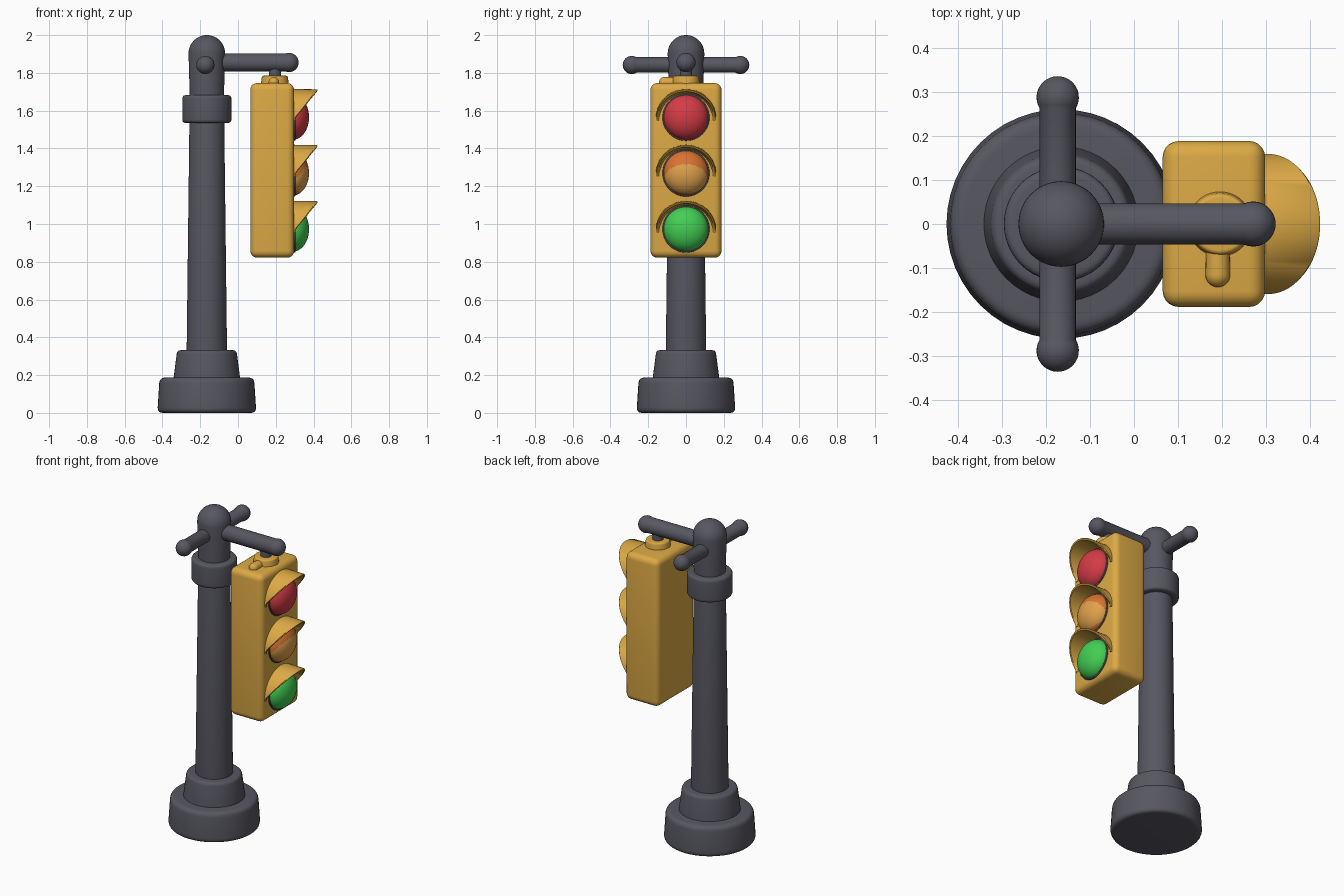
import bpy, bmesh, math
from mathutils import Matrix, Vector

if "Cube" in bpy.data.objects:
    bpy.data.objects.remove(bpy.data.objects["Cube"])


def material(name, rgb):
    m = bpy.data.materials.new(name)
    m.diffuse_color = (*rgb, 1)
    m.use_nodes = True
    m.node_tree.nodes["Principled BSDF"].inputs["Base Color"].default_value = m.diffuse_color
    return m


GREY = material("dark grey", (0.095, 0.095, 0.12))
YELLOW = material("signal yellow", (0.72, 0.40, 0.06))
RED = material("red", (0.66, 0.045, 0.06))
ORANGE = material("orange", (0.70, 0.17, 0.03))
AMBER = material("amber", (0.74, 0.36, 0.07))
GREEN = material("green", (0.055, 0.62, 0.085))
POLE_X = -0.165


def finish(name, bm, mats, angle=40):
    bmesh.ops.recalc_face_normals(bm, faces=bm.faces)
    me = bpy.data.meshes.new(name)
    bm.to_mesh(me)
    bm.free()
    ob = bpy.data.objects.new(name, me)
    bpy.context.collection.objects.link(ob)
    for m in mats:
        me.materials.append(m)
    bpy.ops.object.select_all(action='DESELECT')
    ob.select_set(True)
    bpy.context.view_layer.objects.active = ob
    bpy.ops.object.shade_smooth_by_angle(angle=math.radians(angle))
    return ob


def rounded(points, radius):
    """Round the inner corners of an (r, z) profile."""
    pts = [Vector(p) for p in points]
    out = [pts[0]]
    for a, b, c in zip(pts, pts[1:], pts[2:]):
        p, q = b + (a - b).normalized() * radius, b + (c - b).normalized() * radius
        for i in range(6):
            t = i / 5
            out.append(p * (1 - t) ** 2 + b * 2 * t * (1 - t) + q * t * t)
    return out + [pts[-1]]


def lathe(name, profile, origin, mat, axis=(0, 0, 1), steps=48):
    """Turn an (r, height) profile around an axis."""
    bm = bmesh.new()
    vs = [bm.verts.new((r, 0, z)) for r, z in profile]
    es = [bm.edges.new(e) for e in zip(vs, vs[1:])]
    bmesh.ops.spin(bm, geom=vs + es, axis=(0, 0, 1), cent=(0, 0, 0),
                   angle=math.tau, steps=steps)
    bmesh.ops.remove_doubles(bm, verts=bm.verts, dist=1e-5)
    rot = Vector((0, 0, 1)).rotation_difference(Vector(axis)).to_matrix().to_4x4()
    bm.transform(Matrix.Translation(origin) @ rot)
    return finish(name, bm, [mat])


def drum(name, r0, r1, z0, z1, bevel, x=POLE_X, mat=GREY):
    lathe(name, rounded([(0, z0), (r0, z0), (r1, z1), (0, z1)], bevel), (x, 0, 0), mat)


def ball_arm(name, origin, axis, r, ball, length):
    """Round bar with a ball at its end."""
    c = length - ball
    a0 = math.asin(r / ball)
    prof = [(0, 0), (r, 0)]
    for i in range(13):
        a = math.pi - a0 + (a0 - math.pi) * i / 12
        prof.append((ball * math.sin(a) if i < 12 else 0, c + ball * math.cos(a)))
    lathe(name, prof, origin, GREY, axis, 32)


# Post: base, step, shaft, collar and domed top
drum("base", 0.262, 0.25, 0, 0.187, 0.03)
drum("base_step", 0.178, 0.157, 0.17, 0.332, 0.02)
drum("shaft", 0.107, 0.092, 0.32, 1.56, 0.005)
drum("collar", 0.13, 0.13, 1.535, 1.682, 0.02)
dome = [(0, 1.66), (0.09, 1.66)] + [
    (0.097 * math.cos(i * math.pi / 24), 1.903 + 0.097 * math.sin(i * math.pi / 24))
    for i in range(12)] + [(0, 2.0)]
lathe("post_top", dome, (POLE_X, 0, 0), GREY)

# Cross arms
ball_arm("signal_arm", (POLE_X, 0, 1.855), (1, 0, 0), 0.047, 0.051, 0.486)
for side, s in (("front", -1), ("back", 1)):
    ball_arm(side + "_arm", (-0.173, 0, 1.842), (0, s, 0), 0.041, 0.048, 0.335)

# Hanger between arm and housing
drum("hanger_pin", 0.032, 0.032, 1.76, 1.84, 0.005, 0.195)
drum("hanger_cap", 0.075, 0.068, 1.73, 1.785, 0.01, 0.195, YELLOW)
latch = [(0, 0), (0.026, 0)] + [
    (0.028 * math.cos(i * math.pi / 16), 0.085 + 0.028 * math.sin(i * math.pi / 16))
    for i in range(8)] + [(0, 0.113)]
lathe("hanger_latch", latch, (0.19, -0.03, 1.75), YELLOW, (0, -1, 0), 24)

# Signal housing
bm = bmesh.new()
bmesh.ops.create_cube(bm, size=1)
bm.transform(Matrix.Translation((0.181, 0, 1.284)) @ Matrix.Diagonal((0.232, 0.376, 0.924, 1)))
bmesh.ops.bevel(bm, geom=bm.edges[:], offset=0.036, offset_type='OFFSET',
                segments=5, profile=0.5, affect='EDGES')
finish("housing", bm, [YELLOW])


def lens(name, z, mats):
    bm = bmesh.new()
    bmesh.ops.create_uvsphere(bm, u_segments=64, v_segments=48, radius=1)
    bm.transform(Matrix.Translation((0.29, 0, z)) @ Matrix.Diagonal((0.086, 0.119, 0.119, 1))
                 @ Matrix.Rotation(math.pi / 2, 4, 'Y'))
    if len(mats) > 1:  # amber patch low on the orange lens
        for f in bm.faces:
            c = f.calc_center_median()
            if (c.y / 0.113) ** 2 + ((c.z - z + 0.03) / 0.077) ** 2 < 1:
                f.material_index = 1
    finish(name, bm, mats)


def visor(name, z):
    """Arched hood that reaches furthest out at the top."""
    bm = bmesh.new()
    n, rings = 36, []
    for i in range(n + 1):
        a = math.radians(-7 + 194 * i / n)
        c, s = math.cos(a), math.sin(a)
        front = 0.305 + 0.117 * max(s, 0) ** 0.95
        section = [(0.27, 0.130, 0.122), (0.27, 0.159, 0.150),
                   (front - 0.004, 0.159, 0.148), (front, 0.154, 0.144),
                   (front - 0.004, 0.146, 0.136)]
        rings.append([bm.verts.new((x, ry * c, z + rz * s)) for x, ry, rz in section])
    for a, b in zip(rings, rings[1:]):
        for j in range(5):
            k = (j + 1) % 5
            bm.faces.new((a[j], a[k], b[k], b[j]))
    bm.faces.new(rings[0])
    bm.faces.new(rings[-1])
    finish(name, bm, [YELLOW], 50)


# Three lamps, each with rim, lens and visor
for label, z, mats in (("red", 1.565, [RED]), ("orange", 1.27, [ORANGE, AMBER]),
                       ("green", 0.973, [GREEN])):
    lathe(label + "_rim", rounded([(0, 0), (0.126, 0), (0.124, 0.024), (0, 0.024)], 0.004),
          (0.28, 0, z), GREY, (1, 0, 0))
    lens(label + "_lens", z, mats)
    visor(label + "_visor", z)
